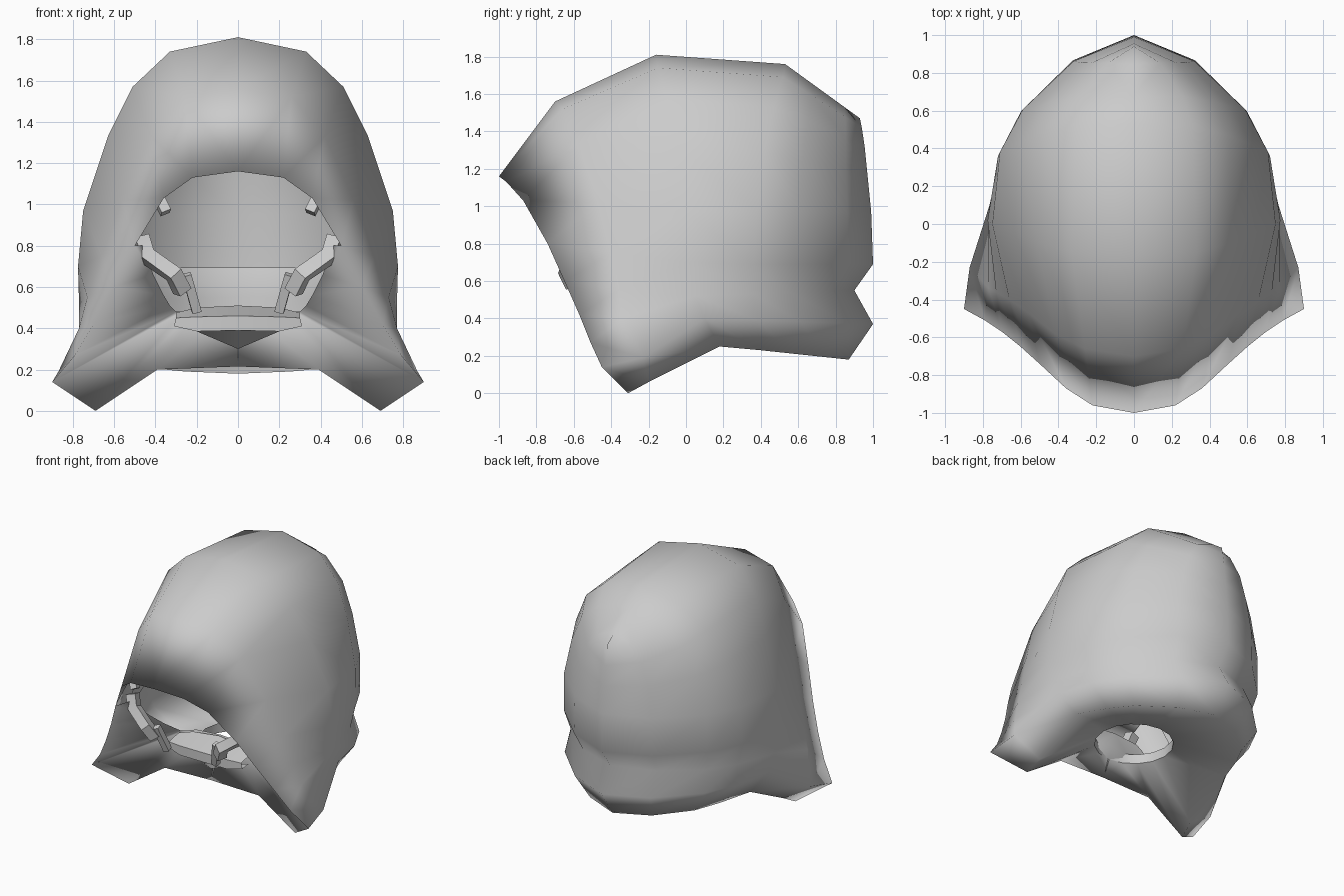
import bpy, bmesh
from math import sin, cos, pi, radians
from mathutils import Vector

if "Cube" in bpy.data.objects:
    bpy.data.objects.remove(bpy.data.objects["Cube"], do_unlink=True)

grey = bpy.data.materials.new("plain grey")
grey.use_nodes = True
grey.use_backface_culling = True
grey.diffuse_color = (0.6, 0.6, 0.6, 1)
grey.node_tree.nodes["Principled BSDF"].inputs["Base Color"].default_value = grey.diffuse_color


def smooth(obj, angle):
    bpy.ops.object.select_all(action='DESELECT')
    obj.select_set(True)
    bpy.context.view_layer.objects.active = obj
    bpy.ops.object.shade_smooth_by_angle(angle=radians(angle))


def loft(name, patches, angle):
    """Skin runs of half sections and mirror them; each faces away from its point, or toward it."""
    bm = bmesh.new()
    for rows, point, away in patches:
        for side in (1, -1):
            grid = [[bm.verts.new((side * p[0], p[1], p[2])) for p in row] for row in rows]
            faces = []
            for a, b in zip(grid, grid[1:]):
                for i in range(len(a) - 1):
                    faces.append(bm.faces.new((a[i], a[i + 1], b[i + 1], b[i])))
            bm.normal_update()
            ref = Vector(point)
            score = sum(f.normal.dot(f.calc_center_median() - ref) * f.calc_area() for f in faces)
            if (score < 0) == away:
                bmesh.ops.reverse_faces(bm, faces=faces)
    bmesh.ops.remove_doubles(bm, verts=bm.verts, dist=0.0005)
    bmesh.ops.dissolve_degenerate(bm, edges=bm.edges, dist=0.0005)
    mesh = bpy.data.meshes.new(name)
    bm.to_mesh(mesh)
    bm.free()
    mesh.materials.append(grey)
    obj = bpy.data.objects.new(name, mesh)
    bpy.context.collection.objects.link(obj)
    smooth(obj, angle)


# Half sections of the shell, each running from crown to lower edge
rim = [(0, -1, 1.16), (.22, -.96, 1.13), (.36, -.87, 1.03), (.5, -.74, .8), (.6, -.65, .6),
       (.7, -.57, .42), (.79, -.51, .27), (.9, -.45, .14), (.69, -.31, 0)]
temple = [(0, -.7, 1.56), (.26, -.66, 1.52), (.42, -.58, 1.33), (.56, -.47, 1.02), (.66, -.4, .75),
          (.73, -.36, .55), (.77, -.34, .4), (.87, -.23, .19), (.67, -.2, .06)]
middle = [(0, -.16, 1.81), (.33, -.15, 1.74), (.51, -.1, 1.57), (.63, -.05, 1.33), (.75, 0, .97),
          (.775, .02, .7), (.77, .05, .52), (.765, .1, .4), (.66, .18, .25)]
rear = [(0, .53, 1.76), (.31, .52, 1.69), (.5, .47, 1.53), (.62, .42, 1.29), (.71, .38, .97),
        (.72, .36, .69), (.68, .36, .53), (.7, .38, .39), (.57, .4, .23)]
spine = [(.93, 1.47), (.94, 1.42), (.955, 1.32), (.97, 1.17), (.99, .97),
         (1, .69), (.9, .55), (1, .37), (.87, .18)]


def back_section(width, reach):
    """Section between the rear hoop and the spine."""
    return [(x * width, y + (sy - y) * reach, z + (sz - z) * reach)
            for (x, y, z), (sy, sz) in zip(rear, spine)]


hoops = [rim, temple, middle, rear]
hoops += [back_section(w, r) for w, r in ((.83, .37), (.45, .79), (0, 1))]

# Inner lining, down to the level of the nape
centre = (0, 0, .7)


def shrink(p, s=.93):
    return tuple(c + (v - c) * s for v, c in zip(p, centre))


lining = [[shrink(p) for p in h[:6]] for h in hoops[1:]]
brow_lip = [rim[:4], lining[0][:4]]

# Cheek and chin guard between the face rim and its inner edge
chin_edge = [(.39, -.31, .2), (0, -.32, .215)]
guard_inner = [(.46, -.62, .8), (.41, -.48, .66), (.36, -.36, .56), (.33, -.29, .51),
               (.3, -.25, .48), (.27, -.23, .48), (.2, -.21, .5), (0, -.2, .51)]
guard = [rim[3:] + chin_edge, guard_inner]

# Underside with the neck hole and its short collar
lower_edge = chin_edge[::-1] + [h[-1] for h in hoops]
steps = len(lower_edge) - 1
turns = [pi * (k / steps - .5) for k in range(steps + 1)]
neck_hole = [(.27 * cos(t), .27 * sin(t), .34) for t in turns]
collar_top = [(x, y, z + .07) for x, y, z in neck_hole]

loft("helmet_shell", [(hoops, centre, True), (brow_lip, centre, False),
                      (guard, (0, 3, 1), True),
                      ([lower_edge, neck_hole], (0, 0, 3), True)], 180)
loft("inner_lining", [(lining, centre, False)], 75)
loft("neck_collar", [([neck_hole, collar_top], (0, 0, .37), False)], 75)

# Mouthpiece on the chin
mouth = [[(0, -.22, .51), (0, -.42, .46), (0, -.42, .39), (0, -.32, .3)],
         [(.2, -.25, .5), (.2, -.41, .455), (.2, -.41, .385), (.2, -.32, .385)],
         [(.3, -.28, .475), (.3, -.39, .45), (.31, -.39, .41), (.3, -.3, .41)]]
loft("mouthpiece", [(mouth, (0, -.3, .42), True)], 30)


# Struts beside the mouth and small tabs under the brow
def bar(name, path, radius, side):
    curve = bpy.data.curves.new(name, 'CURVE')
    curve.dimensions = '3D'
    curve.bevel_depth = radius
    curve.bevel_resolution = 0
    curve.use_fill_caps = True
    line = curve.splines.new('POLY')
    line.points.add(len(path) - 1)
    for point, (x, y, z) in zip(line.points, path):
        point.co = (side * x, y, z, 1)
    curve.materials.append(grey)
    obj = bpy.data.objects.new(name, curve)
    bpy.context.collection.objects.link(obj)
    bpy.ops.object.select_all(action='DESELECT')
    obj.select_set(True)
    bpy.context.view_layer.objects.active = obj
    bpy.ops.object.convert(target='MESH')
    smooth(bpy.context.object, 30)


for side, word in ((1, "left"), (-1, "right")):
    bar(word + "_strut", [(.47, -.58, .84), (.44, -.6, .75), (.31, -.64, .66), (.27, -.6, .58)], .05, side)
    bar(word + "_strut_leg", [(.25, -.61, .66), (.2, -.55, .48)], .032, side)
    bar(word + "_brow_tab", [(.38, -.7, 1.02), (.35, -.72, .96)], .035, side)
